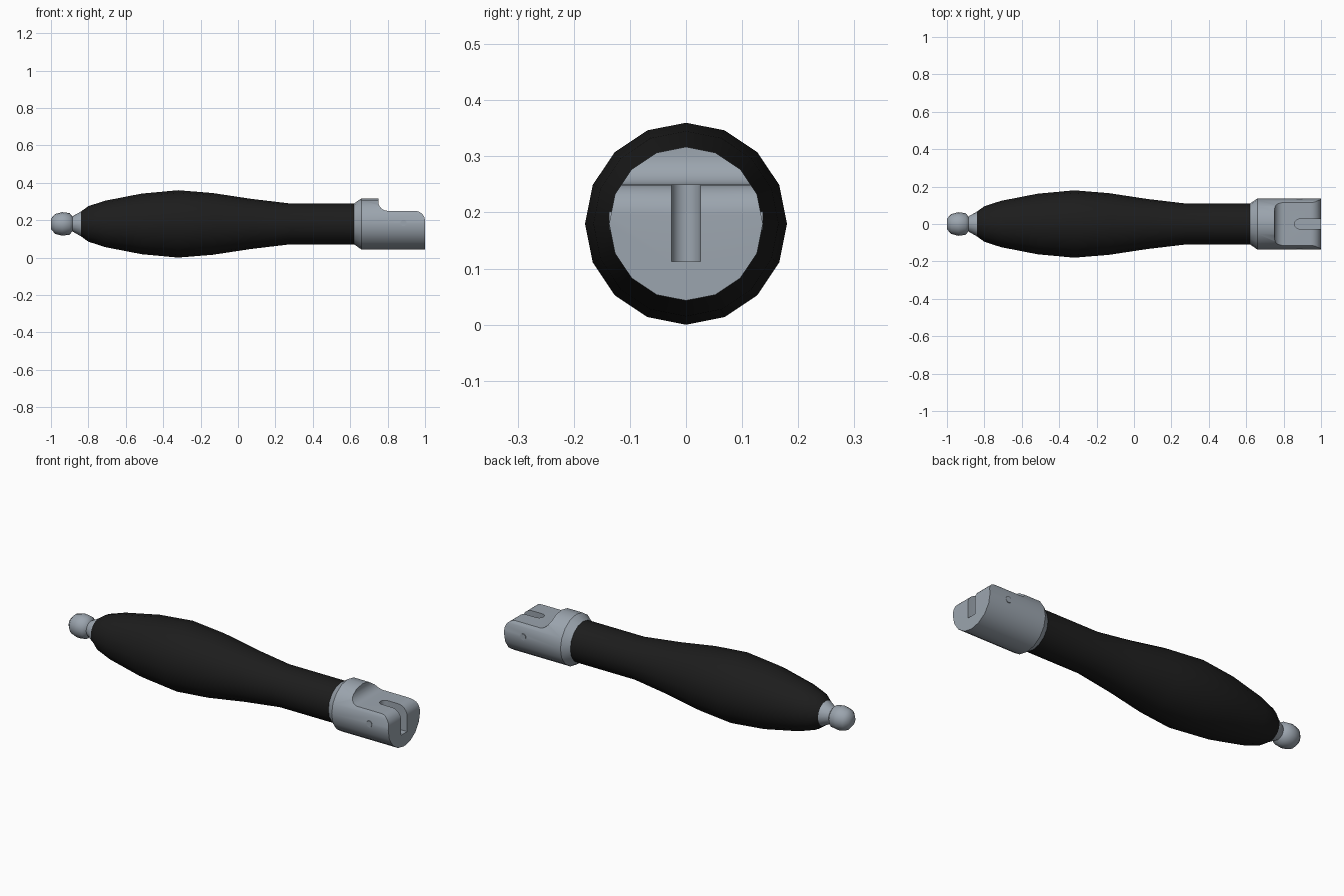
import bpy, bmesh, math
from mathutils import Vector

if "Cube" in bpy.data.objects:
    bpy.data.objects.remove(bpy.data.objects["Cube"])

AXIS_Z = 0.18
SIDES = 16


def material(name, rgb):
    m = bpy.data.materials.new(name)
    m.diffuse_color = (*rgb, 1)
    m.use_nodes = True
    m.node_tree.nodes["Principled BSDF"].inputs["Base Color"].default_value = m.diffuse_color
    return m


black = material("black_rubber", (0.012, 0.012, 0.012))
metal = material("grey_metal", (0.33, 0.375, 0.425))


def add_object(name, bm, mat):
    bmesh.ops.recalc_face_normals(bm, faces=bm.faces)
    me = bpy.data.meshes.new(name)
    bm.to_mesh(me)
    bm.free()
    me.materials.append(mat)
    ob = bpy.data.objects.new(name, me)
    bpy.context.collection.objects.link(ob)
    return ob


def activate(ob):
    bpy.ops.object.select_all(action='DESELECT')
    ob.select_set(True)
    bpy.context.view_layer.objects.active = ob


def smooth(ob, angle):
    activate(ob)
    bpy.ops.object.shade_smooth_by_angle(angle=math.radians(angle))


def lathe(name, profile, mat):
    """Revolve (x, radius) pairs about the long axis, with capped ends."""
    bm = bmesh.new()
    rings = []
    for x, r in profile:
        rings.append([bm.verts.new((x, r * math.sin(2 * math.pi * i / SIDES),
                                    AXIS_Z + r * math.cos(2 * math.pi * i / SIDES)))
                      for i in range(SIDES)])
    for a, b in zip(rings, rings[1:]):
        for i in range(SIDES):
            j = (i + 1) % SIDES
            bm.faces.new((a[i], a[j], b[j], b[i]))
    bm.faces.new(rings[0])
    bm.faces.new(rings[-1])
    return add_object(name, bm, mat)


def prism(name, points, offset, mat):
    """Extrude a closed outline of 3D points along an offset."""
    bm = bmesh.new()
    face = bm.faces.new([bm.verts.new(p) for p in points])
    res = bmesh.ops.extrude_face_region(bm, geom=[face])
    verts = [g for g in res["geom"] if isinstance(g, bmesh.types.BMVert)]
    bmesh.ops.translate(bm, verts=verts, vec=Vector(offset))
    return add_object(name, bm, mat)


def arc(cx, cy, r, start, end, n=8):
    angles = [math.radians(start + (end - start) * i / n) for i in range(n + 1)]
    return [(cx + r * math.cos(a), cy + r * math.sin(a)) for a in angles]


def cut(ob, cutter):
    cutter.hide_render = True
    mod = ob.modifiers.new("cut", 'BOOLEAN')
    mod.operation = 'DIFFERENCE'
    mod.solver = 'EXACT'
    mod.object = cutter
    activate(ob)
    bpy.ops.object.modifier_apply(modifier=mod.name)
    bpy.data.objects.remove(cutter)


# Swelling rubber grip
grip = lathe("grip", [(-0.84, 0.066), (-0.80, 0.095), (-0.71, 0.124), (-0.515, 0.162),
                      (-0.32, 0.18), (-0.135, 0.165), (0.07, 0.134), (0.28, 0.109),
                      (0.63, 0.109)], black)
smooth(grip, 40)

# Ball end with flared neck
ball = lathe("ball_end", [(-1.0, 0.028), (-0.978, 0.053), (-0.94, 0.063), (-0.9, 0.058),
                          (-0.886, 0.04), (-0.84, 0.066), (-0.82, 0.066)], metal)
smooth(ball, 50)

# Metal clevis head with chamfered collar
head = lathe("head", [(0.62, 0.109), (0.66, 0.137), (1.0, 0.137)], metal)

# Top step with a fillet behind and a rounded nose
step = (arc(0.80, 0.30, 0.05, 180, 270) + arc(0.945, 0.195, 0.055, 90, 0)
        + [(1.1, 0.195), (1.1, 0.4), (0.75, 0.4)])
cut(head, prism("step_cutter", [(x, -0.3, z) for x, z in step], (0, 0.6, 0), metal))

# Round-ended slot in the nose
slot = arc(0.884, 0, 0.026, 90, 270, 10) + [(1.1, -0.026), (1.1, 0.026)]
cut(head, prism("slot_cutter", [(x, y, 0.113) for x, y in slot], (0, 0, 0.4), metal))
smooth(head, 33)

# Small cross-pin ends on both sides of the head
for side, label in ((-1, "front"), (1, "back")):
    ring = arc(0.885, 0.185, 0.017, 0, 360, 16)[:-1]
    pin = prism("pin_" + label, [(x, side * 0.1, z) for x, z in ring],
                (0, side * 0.0375, 0), metal)
    smooth(pin, 33)
